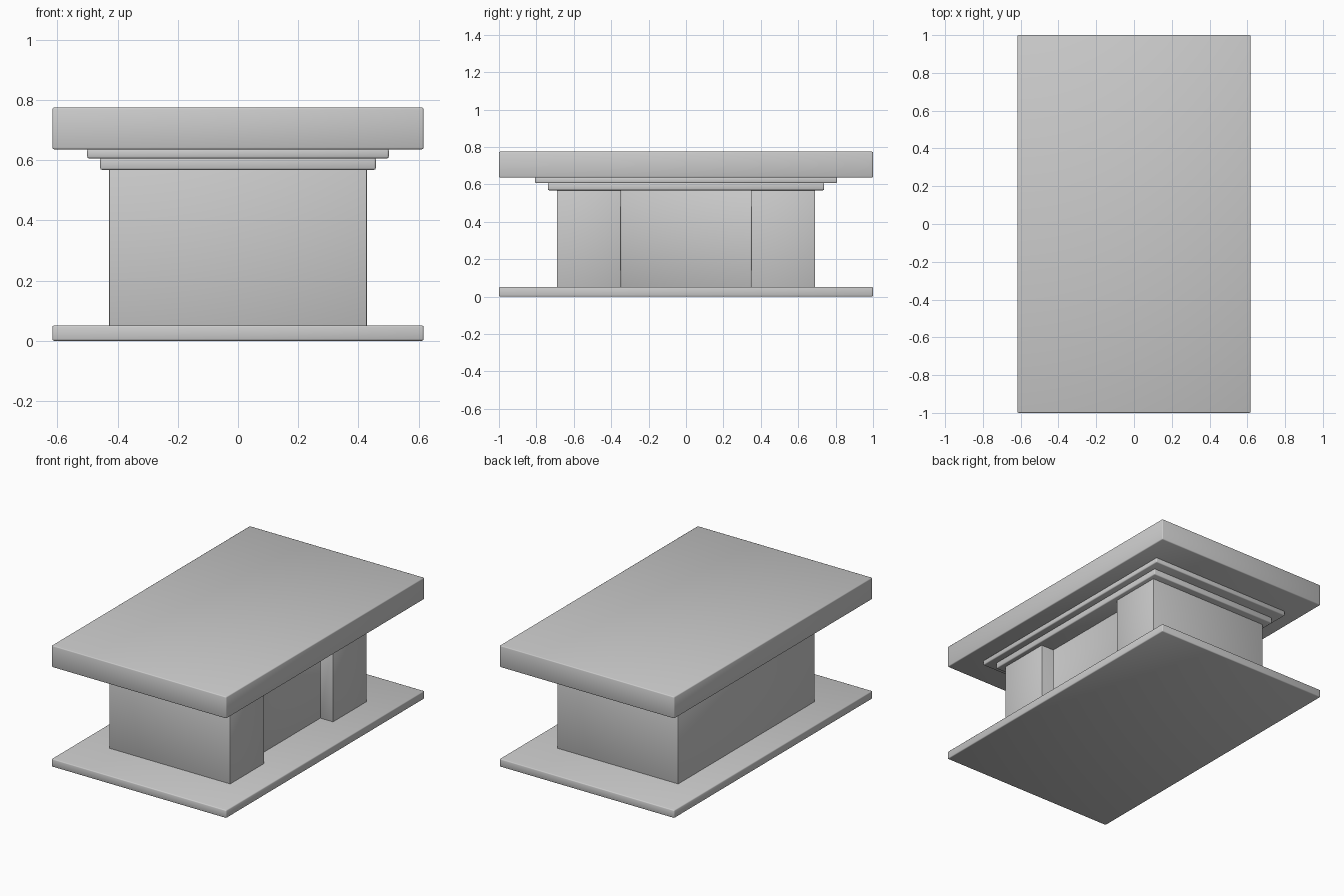
import bpy
import bmesh

cube = bpy.data.objects.get("Cube")
if cube:
    bpy.data.objects.remove(cube, do_unlink=True)

# One plain grey stone material
stone = bpy.data.materials.new("grey_stone")
stone.use_nodes = True
colour = (0.6, 0.6, 0.6, 1)
stone.diffuse_color = colour
stone.node_tree.nodes["Principled BSDF"].inputs["Base Color"].default_value = colour


def prism(name, outline, z0, z1, bevel):
    """Extrude a plan outline from z0 to z1 and round its edges slightly."""
    bm = bmesh.new()
    base = bm.faces.new([bm.verts.new((x, y, z0)) for x, y in outline])
    top = bmesh.ops.extrude_face_region(bm, geom=[base])["geom"]
    verts = [v for v in top if isinstance(v, bmesh.types.BMVert)]
    bmesh.ops.translate(bm, verts=verts, vec=(0, 0, z1 - z0))
    bmesh.ops.recalc_face_normals(bm, faces=bm.faces)
    mesh = bpy.data.meshes.new(name)
    bm.to_mesh(mesh)
    bm.free()
    mesh.materials.append(stone)
    mesh.shade_smooth()
    obj = bpy.data.objects.new(name, mesh)
    bpy.context.collection.objects.link(obj)
    if bevel:
        mod = obj.modifiers.new("rounded_edges", "BEVEL")
        mod.width = bevel
        mod.segments = 2
    return obj


def rectangle(hx, hy):
    return [(-hx, -hy), (hx, -hy), (hx, hy), (-hx, hy)]


# Base plate, stepped mouldings and thick top
prism("base_plate", rectangle(0.617, 1.0), 0, 0.051, 0.006)
prism("lower_moulding", rectangle(0.458, 0.738), 0.568, 0.608, 0.006)
prism("upper_moulding", rectangle(0.501, 0.807), 0.606, 0.638, 0.006)
prism("top_slab", rectangle(0.617, 1.0), 0.636, 0.775, 0.006)

# Pedestal body with a kneehole recess on the +x side
hx, hy, recess_x, recess_y = 0.428, 0.69, 0.338, 0.348
body = [(-hx, -hy), (hx, -hy), (hx, -recess_y), (recess_x, -recess_y),
        (recess_x, recess_y), (hx, recess_y), (hx, hy), (-hx, hy)]
prism("pedestal_body", body, 0.048, 0.572, 0.003)
